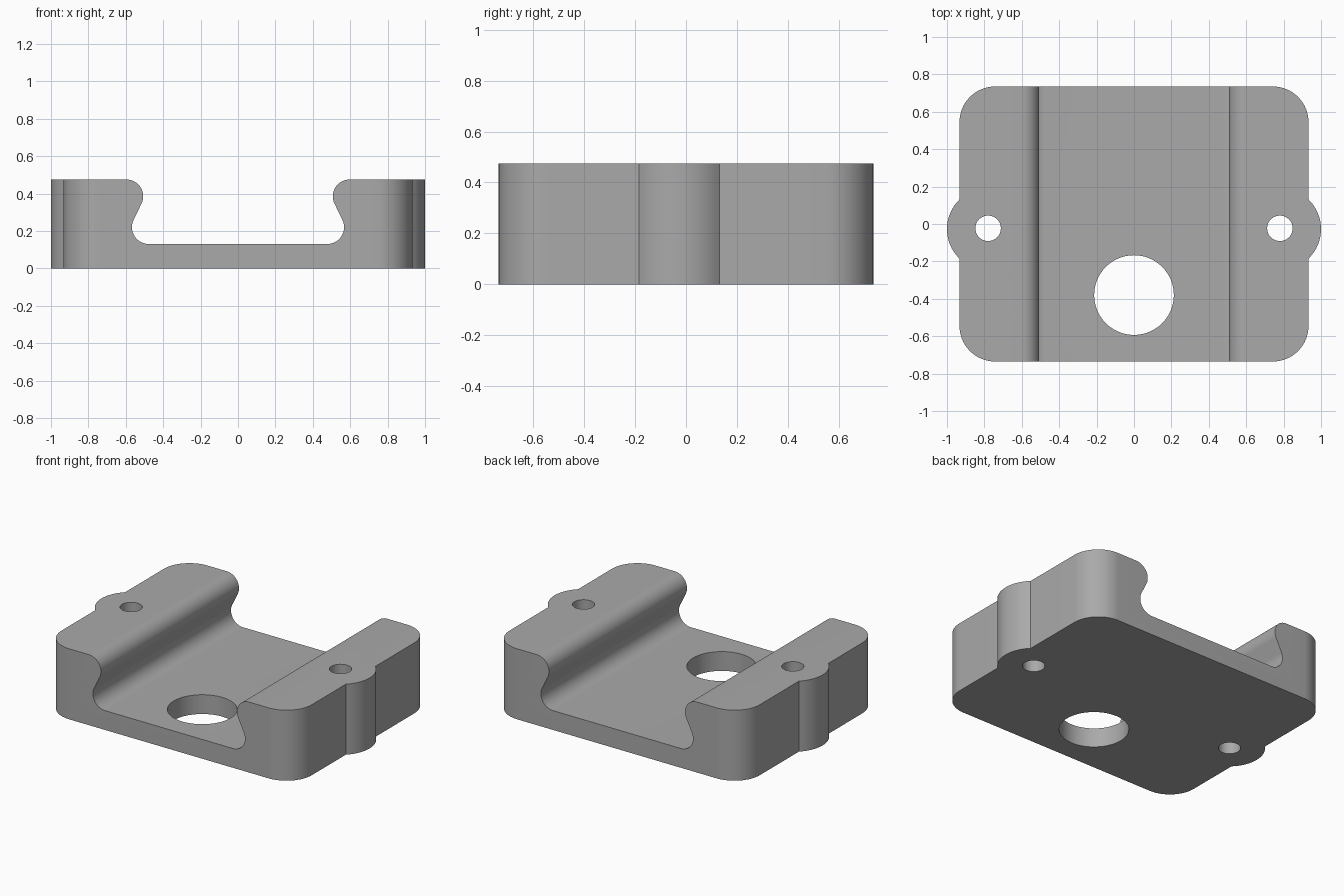
import bpy
import bmesh
from math import asin, atan2, acos, cos, degrees, hypot, radians, sin

cube = bpy.data.objects.get("Cube")
if cube:
    bpy.data.objects.remove(cube, do_unlink=True)

HEIGHT = 0.475
HALF_X, HALF_Y, CORNER = 0.933, 0.735, 0.19
EAR_X, EAR_Y, EAR_R = 0.78, -0.027, 0.22
FLOOR, LIP_R = 0.13, 0.09

grey = bpy.data.materials.new("plain grey")
grey.use_nodes = True
colour = (0.40, 0.40, 0.40, 1)
grey.diffuse_color = colour
grey.node_tree.nodes["Principled BSDF"].inputs["Base Color"].default_value = colour


def arc(cx, cy, r, start, end, steps=16):
    angles = [radians(start + (end - start) * i / steps) for i in range(steps + 1)]
    return [(cx + r * cos(a), cy + r * sin(a)) for a in angles]


def prism(name, outline, place, direction):
    """Extrude a flat outline into a solid."""
    bm = bmesh.new()
    face = bm.faces.new([bm.verts.new(place(u, v)) for u, v in outline])
    top = bmesh.ops.extrude_face_region(bm, geom=[face])["geom"]
    verts = [g for g in top if isinstance(g, bmesh.types.BMVert)]
    bmesh.ops.translate(bm, verts=verts, vec=direction)
    bmesh.ops.recalc_face_normals(bm, faces=bm.faces)
    mesh = bpy.data.meshes.new(name)
    bm.to_mesh(mesh)
    bm.free()
    mesh.materials.append(grey)
    obj = bpy.data.objects.new(name, mesh)
    bpy.context.collection.objects.link(obj)
    return obj


# Block outline: rounded rectangle with a round screw ear on each side
ear = degrees(asin((EAR_R**2 - (HALF_X - EAR_X)**2)**0.5 / EAR_R))
ix, iy = HALF_X - CORNER, HALF_Y - CORNER
outline = (arc(EAR_X, EAR_Y, EAR_R, -ear, ear)
           + arc(ix, iy, CORNER, 0, 90) + arc(-ix, iy, CORNER, 90, 180)
           + arc(-EAR_X, EAR_Y, EAR_R, 180 - ear, 180 + ear)
           + arc(-ix, -iy, CORNER, 180, 270) + arc(ix, -iy, CORNER, 270, 360))
block = prism("mounting_block", outline, lambda u, v: (u, v, 0), (0, 0, HEIGHT))

# Dovetail channel: rounded lip and rounded foot joined by a tangent flank
lip = (-0.597, HEIGHT - LIP_R)
foot = (-0.477, FLOOR + LIP_R)
dx, dz = foot[0] - lip[0], foot[1] - lip[1]
tangent = degrees(atan2(dz, dx) + acos(2 * LIP_R / hypot(dx, dz)))
side = ([(lip[0], HEIGHT + 0.1)] + arc(*lip, LIP_R, 90, tangent)
        + arc(*foot, LIP_R, tangent + 180, 270))
channel = side + [(-u, v) for u, v in reversed(side)]
cutters = [prism("channel_cutter", channel, lambda u, v: (u, -1, v), (0, 2, 0))]

# Cable opening and the two screw holes
for name, x, y, r in (("opening_cutter", 0, -0.38, 0.213),
                      ("right_screw_cutter", -EAR_X, EAR_Y + 0.004, 0.068),
                      ("left_screw_cutter", EAR_X, EAR_Y + 0.004, 0.068)):
    ring = arc(x, y, r, 0, 360, 64)[:-1]
    cutters.append(prism(name, ring, lambda u, v: (u, v, -0.5), (0, 0, 2)))

for cutter in cutters:
    cut = block.modifiers.new(cutter.name, "BOOLEAN")
    cut.operation = "DIFFERENCE"
    cut.solver = "EXACT"
    cut.object = cutter

# Apply the cuts, drop the cutters and smooth the curved walls
bpy.ops.object.select_all(action="DESELECT")
block.select_set(True)
bpy.context.view_layer.objects.active = block
for cutter in cutters:
    bpy.ops.object.modifier_apply(modifier=cutter.name)
    bpy.data.objects.remove(cutter, do_unlink=True)
bpy.ops.object.shade_smooth_by_angle(angle=radians(30))
